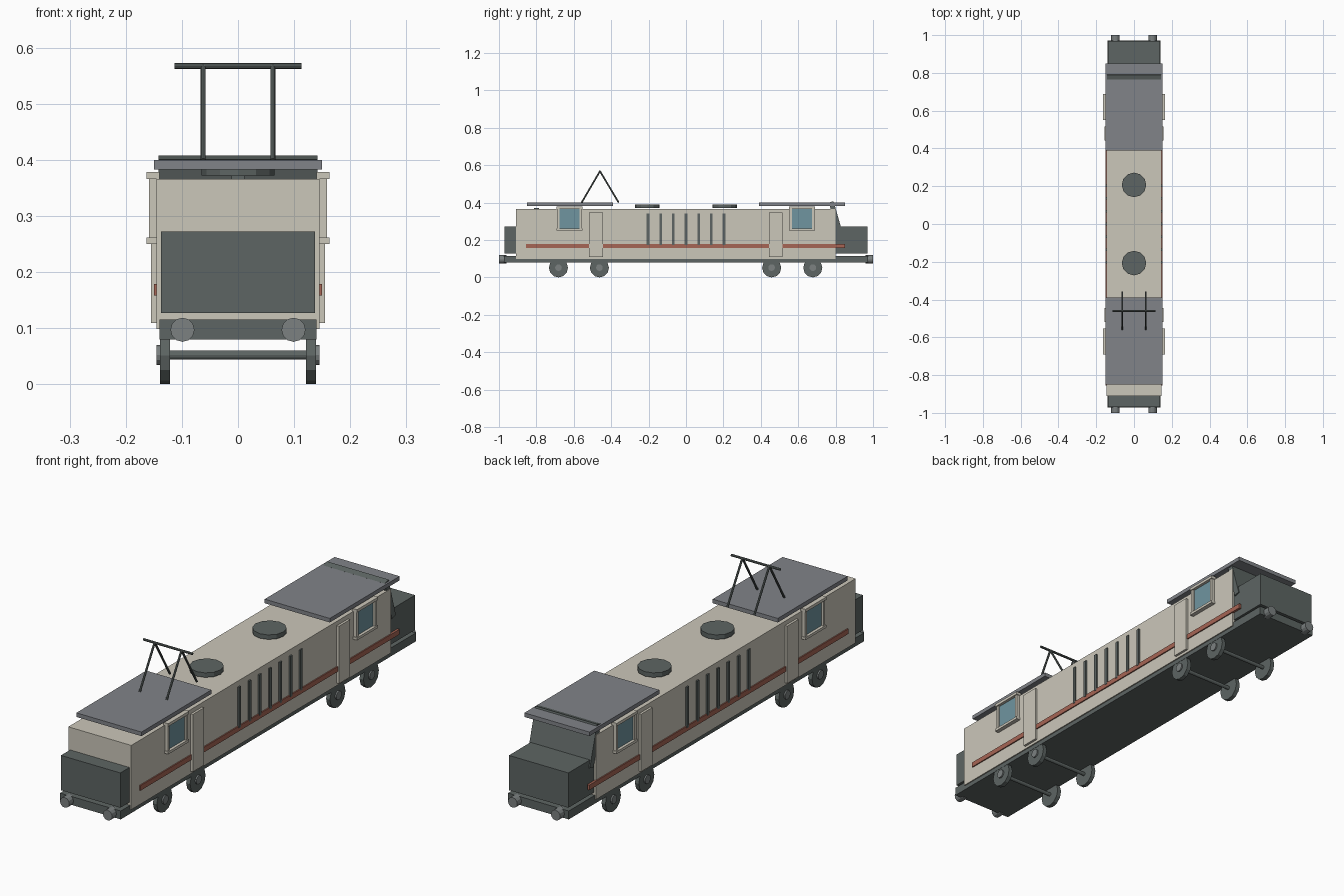
import bpy
import bmesh
from math import radians
from mathutils import Vector, Matrix

if "Cube" in bpy.data.objects:
    bpy.data.objects.remove(bpy.data.objects["Cube"])


def mat(name, rgb):
    m = bpy.data.materials.new(name)
    m.diffuse_color = (*rgb, 1)
    m.use_nodes = True
    m.node_tree.nodes["Principled BSDF"].inputs["Base Color"].default_value = m.diffuse_color
    return m


CREAM = mat("cream", (0.60, 0.57, 0.49))
DARK = mat("dark_grey", (0.11, 0.13, 0.125))
ROOF = mat("roof_grey", (0.22, 0.23, 0.25))
STEEL = mat("steel", (0.20, 0.22, 0.22))
GLASS = mat("glass", (0.16, 0.30, 0.35))
RED = mat("red", (0.38, 0.13, 0.09))


def finish(bm, name, material):
    me = bpy.data.meshes.new(name)
    bm.to_mesh(me)
    bm.free()
    me.materials.append(material)
    ob = bpy.data.objects.new(name, me)
    bpy.context.collection.objects.link(ob)
    return ob


def box(name, xs, ys, zs, material, tilt=0):
    """Box given by its ranges, optionally tilted about x through its centre."""
    bm = bmesh.new()
    lo, hi = Vector((xs[0], ys[0], zs[0])), Vector((xs[1], ys[1], zs[1]))
    bmesh.ops.create_cube(bm, size=1, matrix=Matrix.Translation((lo + hi) / 2)
                          @ Matrix.Rotation(radians(tilt), 4, 'X')
                          @ Matrix.Diagonal((*(hi - lo), 1)))
    return finish(bm, name, material)


def rod(name, a, b, r, material, sides=12):
    """Cylinder from point a to point b."""
    a, b = Vector(a), Vector(b)
    d = b - a
    bm = bmesh.new()
    bmesh.ops.create_cone(bm, cap_ends=True, segments=sides, radius1=r, radius2=r, depth=d.length,
                          matrix=Matrix.Translation((a + b) / 2) @ d.to_track_quat('Z', 'Y').to_matrix().to_4x4())
    return finish(bm, name, material)


def side_box(name, x0, x1, ys, zs, material):
    """Box on one flank, repeated on the other."""
    for s, label in ((1, "right"), (-1, "left")):
        box(f"{name}_{label}", sorted((s * x0, s * x1)), ys, zs, material)


# Body, underframe and end hoods
box("body", (-0.145, 0.145), (-0.91, 0.80), (0.098, 0.366), CREAM)
box("underframe", (-0.14, 0.14), (-0.972, 0.972), (0.08, 0.115), DARK)
box("front_hood", (-0.137, 0.137), (-0.97, -0.88), (0.127, 0.272), DARK)
box("rear_hood", (-0.137, 0.137), (0.78, 0.97), (0.127, 0.272), DARK)

# Sloped rear windscreen that pokes through the roof plate
box("rear_windscreen", (-0.142, 0.142), (0.787, 0.813), (0.235, 0.407), DARK, tilt=16)
box("front_lamp", (-0.012, 0.012), (-0.812, -0.785), (0.35, 0.372), DARK)

# Roof plates and fans
for s, end in ((-1, "front"), (1, "rear")):
    box(f"{end}_roof", (-0.15, 0.15), sorted((s * 0.39, s * 0.85)), (0.383, 0.40), ROOF)
    rod(f"{end}_roof_fan", (0, s * 0.207, 0.372), (0, s * 0.207, 0.391), 0.065, DARK)

# Red side stripe and louvres
side_box("stripe", 0.14, 0.15, (-0.855, 0.85), (0.158, 0.179), RED)
for i in range(7):
    y = (i - 3) * 0.0677
    side_box(f"louvre_{i + 1}", 0.14, 0.151, (y - 0.007, y + 0.007), (0.172, 0.342), DARK)

# Doors and cab windows at both ends
for yd, yw, end in ((-0.482, -0.623, "front"), (0.48, 0.62, "rear")):
    side_box(f"{end}_door", 0.14, 0.155, (yd - 0.037, yd + 0.037), (0.109, 0.348), CREAM)
    side_box(f"{end}_window", 0.14, 0.151, (yw - 0.06, yw + 0.06), (0.255, 0.37), GLASS)
    for zs, label in (((0.366, 0.378), "top"), ((0.25, 0.261), "sill")):
        side_box(f"{end}_window_{label}", 0.14, 0.163, (yw - 0.069, yw + 0.069), zs, CREAM)
    for s, label in ((-1, "front_post"), (1, "rear_post")):
        side_box(f"{end}_window_{label}", 0.14, 0.159,
                 sorted((yw + s * 0.054, yw + s * 0.066)), (0.255, 0.372), CREAM)

# Wheelsets
for i, y in enumerate((-0.682, -0.463, 0.458, 0.678)):
    axle = rod(f"axle_{i + 1}", (-0.125, y, 0.052), (0.125, y, 0.052), 0.008, DARK)
    for s, label in ((1, "right"), (-1, "left")):
        rod(f"wheel_{i + 1}_{label}", (s * 0.121, y, 0.051), (s * 0.139, y, 0.051), 0.051, DARK)
        rod(f"hub_{i + 1}_{label}", (s * 0.13, y, 0.052), (s * 0.145, y, 0.052), 0.018, STEEL)

# Buffers
for s, end in ((-1, "front"), (1, "rear")):
    for x, label in ((0.099, "right"), (-0.099, "left")):
        rod(f"{end}_buffer_{label}", (x, s * 0.96, 0.097), (x, s * 1.0, 0.097), 0.0215, STEEL)

# Pantograph
for x, label in ((0.062, "right"), (-0.062, "left")):
    rod(f"pantograph_front_arm_{label}", (x, -0.558, 0.40), (x, -0.46, 0.568), 0.0045, DARK, 8)
    rod(f"pantograph_rear_arm_{label}", (x, -0.36, 0.40), (x, -0.46, 0.568), 0.0045, DARK, 8)
rod("pantograph_bar", (-0.113, -0.46, 0.567), (0.113, -0.46, 0.567), 0.005, DARK, 8)
